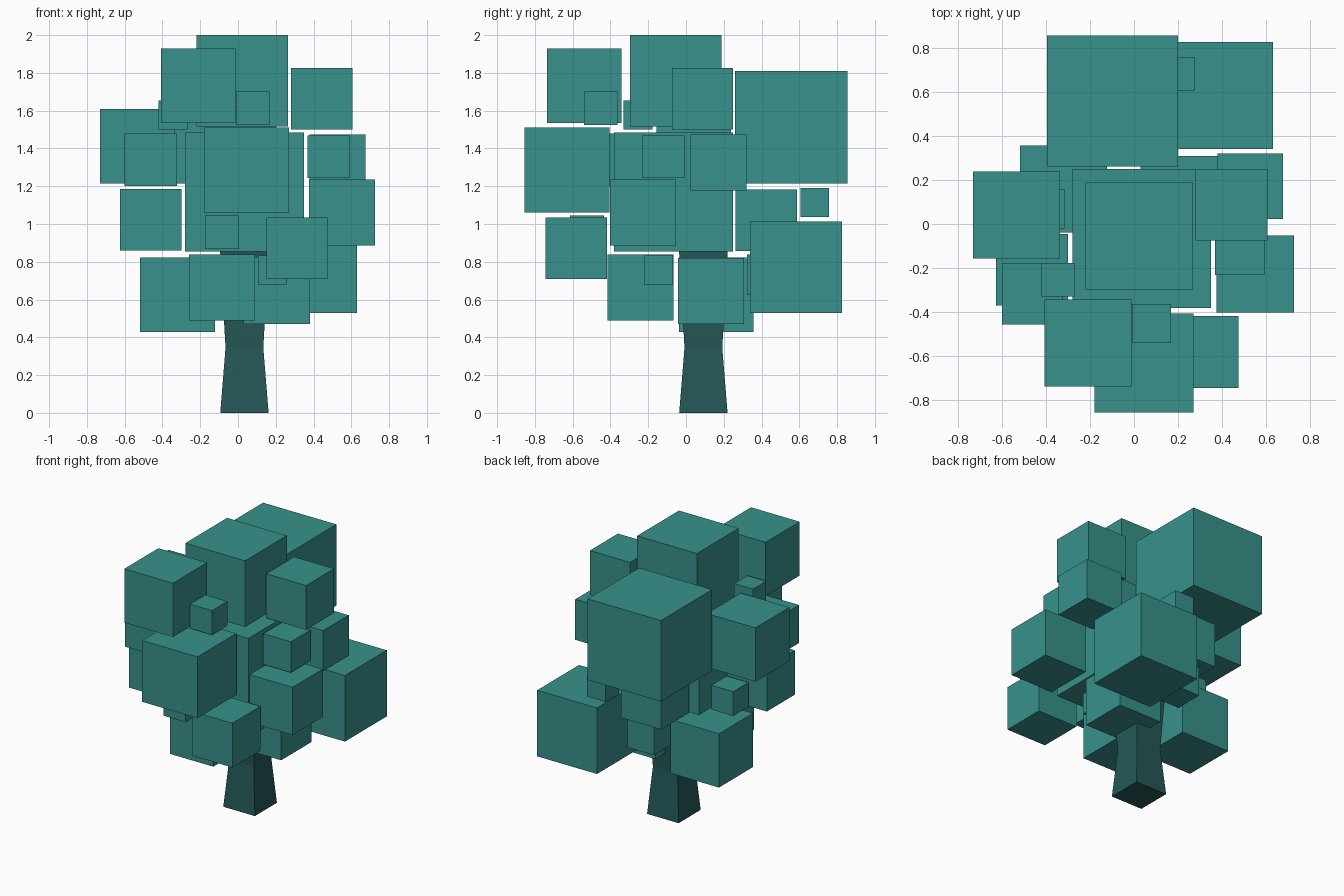
import bpy, bmesh

if "Cube" in bpy.data.objects:
    bpy.data.objects.remove(bpy.data.objects["Cube"])


def make_material(name, rgb):
    m = bpy.data.materials.new(name)
    m.diffuse_color = (*rgb, 1.0)
    m.use_nodes = True
    m.node_tree.nodes["Principled BSDF"].inputs["Base Color"].default_value = m.diffuse_color
    return m


leaf_mat = make_material("leaf teal", (0.038, 0.285, 0.258))
trunk_mat = make_material("dark bark teal", (0.018, 0.098, 0.096))


def add_object(name, bm, mat):
    bmesh.ops.recalc_face_normals(bm, faces=bm.faces)
    mesh = bpy.data.meshes.new(name)
    bm.to_mesh(mesh)
    bm.free()
    mesh.materials.append(mat)
    bpy.context.collection.objects.link(bpy.data.objects.new(name, mesh))


def leaf_block(name, x, y, z, size):
    """Axis-aligned cube given by its lowest corner and its size."""
    bm = bmesh.new()
    bmesh.ops.create_cube(bm, size=size)
    h = size / 2
    bmesh.ops.translate(bm, verts=bm.verts, vec=(x + h, y + h, z + h))
    add_object(name, bm, leaf_mat)


# Foliage cubes grouped by size: lowest corners (x, y, z)
foliage = {
    0.595: [(-0.395, 0.26, 1.215)],
    0.485: [(-0.22, -0.297, 1.515), (0.145, 0.34, 0.528)],
    0.45: [(-0.18, -0.855, 1.06)],
    0.395: [(-0.407, -0.737, 1.535), (-0.73, -0.157, 1.215), (-0.518, -0.038, 0.427)],
    0.35: [(0.375, -0.402, 0.885), (-0.26, -0.415, 0.488), (0.03, -0.042, 0.47)],
    0.325: [(0.28, -0.075, 1.5), (-0.625, -0.37, 0.86), (0.15, -0.743, 0.71),
            (-0.21, 0.263, 0.858)],
    0.297: [(0.378, 0.023, 1.178)],
    0.278: [(-0.6, -0.455, 1.2)],
    0.225: [(0.367, -0.232, 1.243)],
    0.213: [(-0.115, 0.323, 0.625)],
    0.178: [(-0.01, -0.541, 1.524), (-0.174, -0.613, 0.867), (-0.494, -0.02, 0.87)],
    0.153: [(-0.42, -0.33, 1.5), (0.105, -0.222, 0.68), (0.121, 0.605, 1.037)],
}
leaf_block("foliage_core", -0.28, -0.38, 0.855, 0.63)
n = 0
for size, corners in foliage.items():
    for corner in corners:
        n += 1
        leaf_block(f"foliage_block_{n}", *corner, size)

# Square trunk, waisted in the middle: (height, half width)
bm = bmesh.new()
rings = []
for z, r in [(0.0, 0.128), (0.345, 0.1), (0.88, 0.13)]:
    rings.append([bm.verts.new((0.034 + sx * r, 0.092 + sy * r, z))
                  for sx, sy in ((-1, -1), (1, -1), (1, 1), (-1, 1))])
for a, b in zip(rings, rings[1:]):
    for i in range(4):
        j = (i + 1) % 4
        bm.faces.new((a[i], a[j], b[j], b[i]))
bm.faces.new(rings[0][::-1])
bm.faces.new(rings[-1])
add_object("trunk", bm, trunk_mat)
